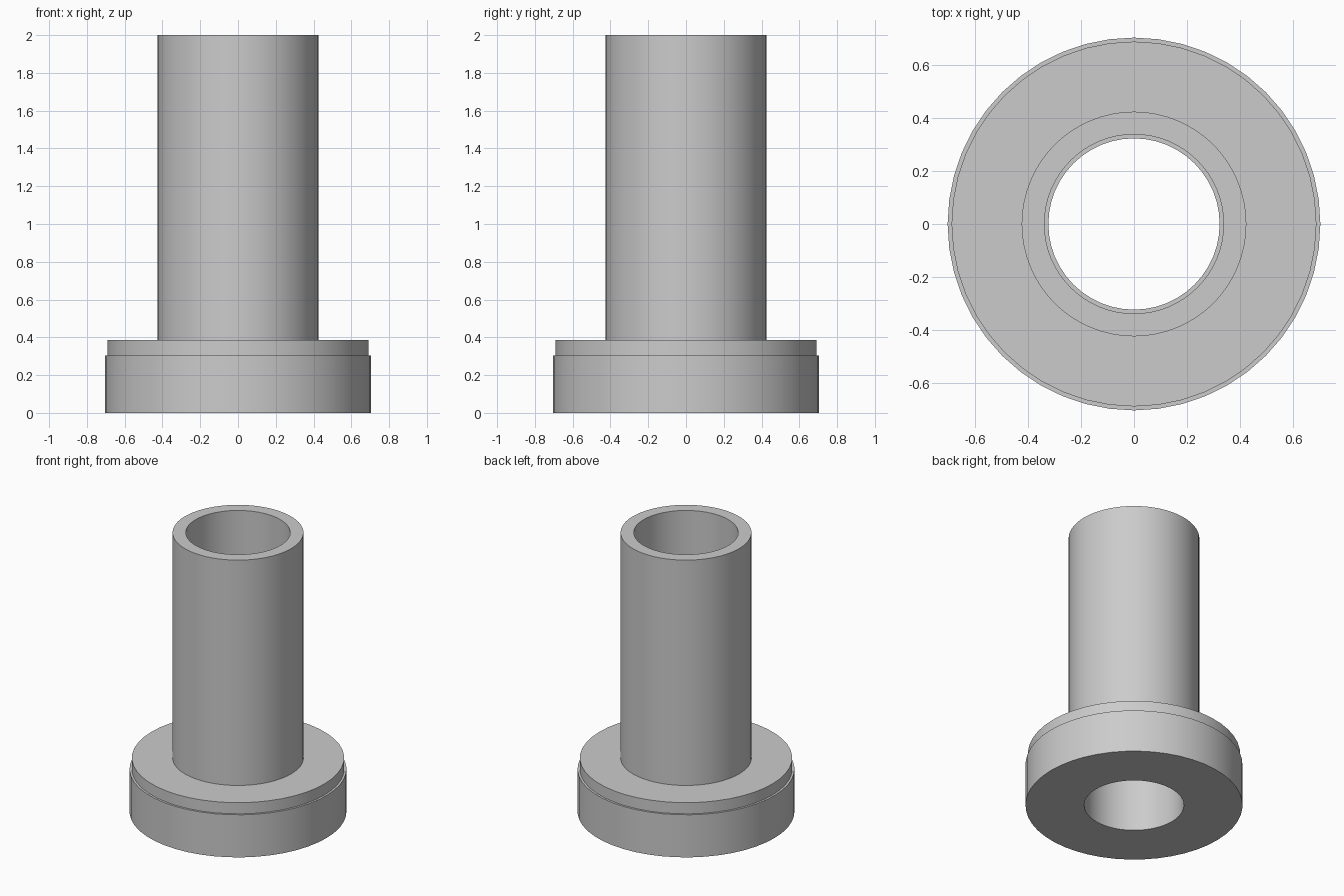
import bpy
import bmesh
from math import tau, cos, sin, radians

if "Cube" in bpy.data.objects:
    bpy.data.objects.remove(bpy.data.objects["Cube"], do_unlink=True)

grey = bpy.data.materials.new("light grey")
grey.use_nodes = True
colour = (0.6, 0.6, 0.6, 1)
grey.diffuse_color = colour
grey.node_tree.nodes["Principled BSDF"].inputs["Base Color"].default_value = colour


def revolve(name, profile, sides):
    """Turn a closed (radius, height) profile around the z axis."""
    bm = bmesh.new()
    rings = [[bm.verts.new((r * cos(tau * i / sides), r * sin(tau * i / sides), z))
              for i in range(sides)] for r, z in profile]
    for k, ring in enumerate(rings):
        after = rings[(k + 1) % len(rings)]
        for i in range(sides):
            j = (i + 1) % sides
            bm.faces.new((ring[i], ring[j], after[j], after[i]))
    bmesh.ops.recalc_face_normals(bm, faces=bm.faces)
    mesh = bpy.data.meshes.new(name)
    bm.to_mesh(mesh)
    bm.free()
    mesh.materials.append(grey)
    obj = bpy.data.objects.new(name, mesh)
    bpy.context.collection.objects.link(obj)
    bpy.ops.object.select_all(action="DESELECT")
    obj.select_set(True)
    bpy.context.view_layer.objects.active = obj
    bpy.ops.object.shade_smooth_by_angle(angle=radians(30))
    return obj


BORE, TUBE_IN, TUBE_OUT, RIM, FLANGE = 0.324, 0.339, 0.425, 0.69, 0.705
SHOULDER, DECK, TOP = 0.305, 0.385, 2.0

# Stepped flange with a slightly narrower bore
revolve("flange", [(BORE, 0), (FLANGE, 0), (FLANGE, SHOULDER), (RIM, SHOULDER),
                   (RIM, DECK), (BORE, DECK)], 48)

# Upright open tube standing on the flange
revolve("tube", [(TUBE_IN, DECK), (TUBE_OUT, DECK), (TUBE_OUT, TOP), (TUBE_IN, TOP)], 64)
